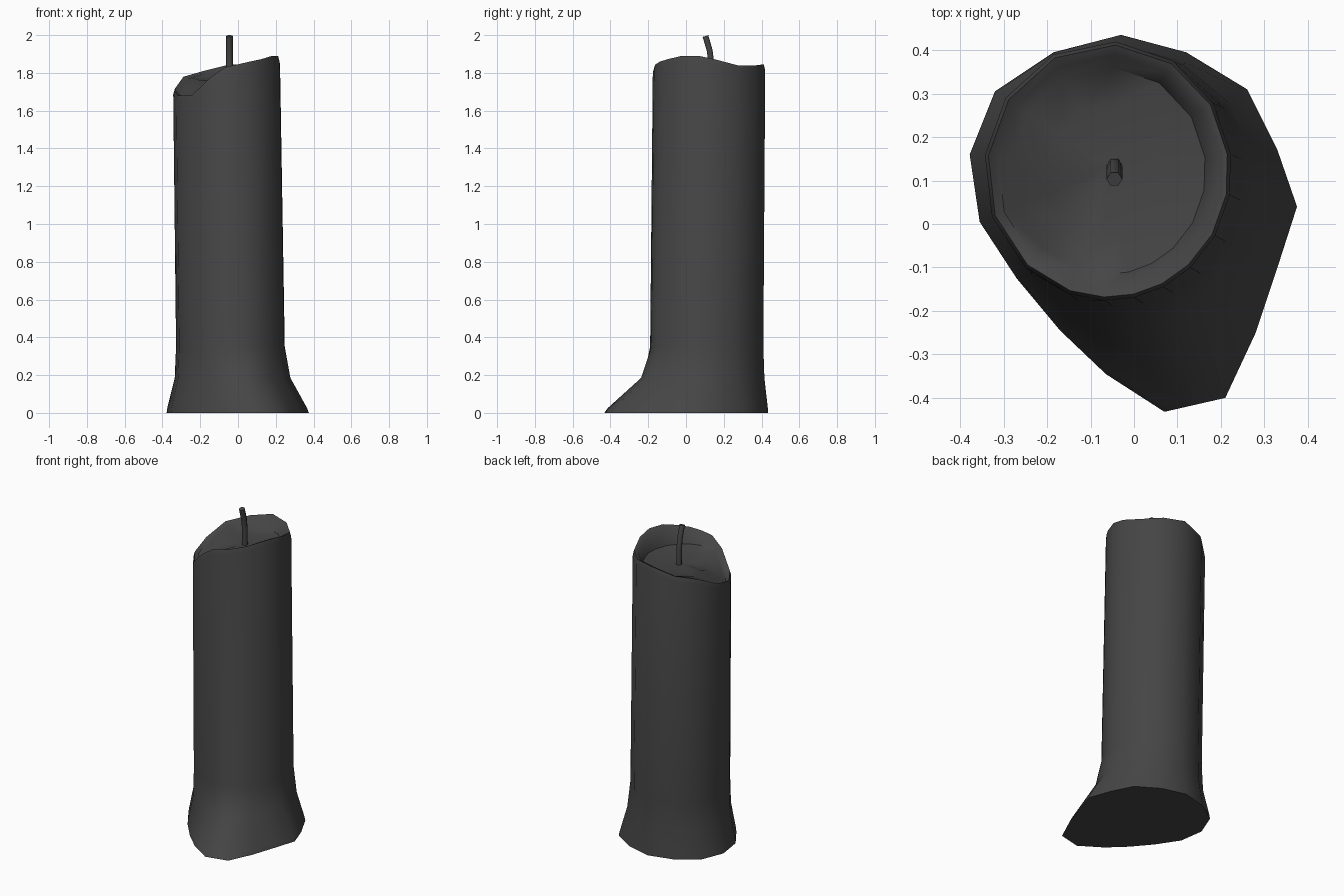
import bpy, bmesh, math
from mathutils import Vector

if "Cube" in bpy.data.objects:
    bpy.data.objects.remove(bpy.data.objects["Cube"])

# Outline of the spilled-wax foot (x, y) with the melted rim height above each point
FOOT = [(.07, -.432, 1.845), (.21, -.40, 1.86), (.28, -.25, 1.873), (.33, -.10, 1.89),
        (.375, .04, 1.89), (.33, .17, 1.87), (.26, .31, 1.84), (.12, .395, 1.84),
        (-.03, .435, 1.845), (-.185, .395, 1.81), (-.32, .305, 1.78), (-.378, .16, 1.715),
        (-.355, .005, 1.68), (-.27, -.125, 1.68), (-.17, -.245, 1.775), (-.065, -.345, 1.83)]
AXIS = Vector((-.05, .12))


def make_object(name, bm, angle):
    bmesh.ops.recalc_face_normals(bm, faces=bm.faces)
    mesh = bpy.data.meshes.new(name)
    bm.to_mesh(mesh)
    bm.free()
    obj = bpy.data.objects.new(name, mesh)
    bpy.context.collection.objects.link(obj)
    obj.data.materials.append(dark)
    bpy.ops.object.select_all(action='DESELECT')
    obj.select_set(True)
    bpy.context.view_layer.objects.active = obj
    bpy.ops.object.shade_smooth_by_angle(angle=math.radians(angle))
    return obj


def loft(name, rings, angle):
    bm = bmesh.new()
    loops = [[bm.verts.new(p) for p in ring] for ring in rings]
    n = len(loops[0])
    for a, b in zip(loops, loops[1:]):
        for i in range(n):
            j = (i + 1) % n
            bm.faces.new((a[i], a[j], b[j], b[i]))
    bm.faces.new(loops[0])
    bm.faces.new(loops[-1])
    return make_object(name, bm, angle)


def body_ring(cx, cy, rx, ry, spread, height):
    """Oval ring, pushed towards the foot outline by spread; height maps rim z to z."""
    ring = []
    for x, y, rim in FOOT:
        a = math.atan2(y - AXIS.y, x - AXIS.x)
        p = Vector((cx + rx * math.cos(a), cy + ry * math.sin(a)))
        p = p.lerp(Vector((x, y)), spread)
        ring.append((p.x, p.y, height(rim)))
    return ring


dark = bpy.data.materials.new("dark_wax")
dark.diffuse_color = (.06, .06, .06, 1)
dark.use_nodes = True
dark.node_tree.nodes["Principled BSDF"].inputs["Base Color"].default_value = dark.diffuse_color

# Candle body: foot, column, thin rim and melted pool
top = (-.06, .122)
loft("candle_body", [
    body_ring(-.04, .11, .29, .30, 1, lambda r: 0),
    body_ring(-.04, .11, .29, .30, .93, lambda r: .025),
    body_ring(-.035, .11, .29, .30, .22, lambda r: .185),
    body_ring(-.04, .11, .29, .30, 0, lambda r: .35),
    body_ring(*top, .285, .298, 0, lambda r: r - .03),
    body_ring(*top, .277, .29, 0, lambda r: r),
    body_ring(*top, .255, .268, 0, lambda r: r - .01),
    body_ring(*top, .225, .238, 0, lambda r: min(1.775, r + .005)),
    body_ring(*top, .14, .15, 0, lambda r: min(1.76, r + .05)),
    body_ring(*top, .03, .03, 0, lambda r: 1.755),
], 50)

# Wick: six-sided tube bending towards the front
path = [Vector((-.045, y, z)) for y, z in ((.135, 1.74), (.133, 1.86), (.125, 1.92), (.103, 1.995))]
wick = []
for i, p in enumerate(path):
    t = path[min(i + 1, 3)] - path[max(i - 1, 0)]
    side, up = Vector((1, 0, 0)), Vector((1, 0, 0)).cross(t).normalized()
    wick.append([p + .018 * (side * math.cos(k * math.pi / 3) + up * math.sin(k * math.pi / 3))
                 for k in range(6)])
loft("wick", wick, 61)
